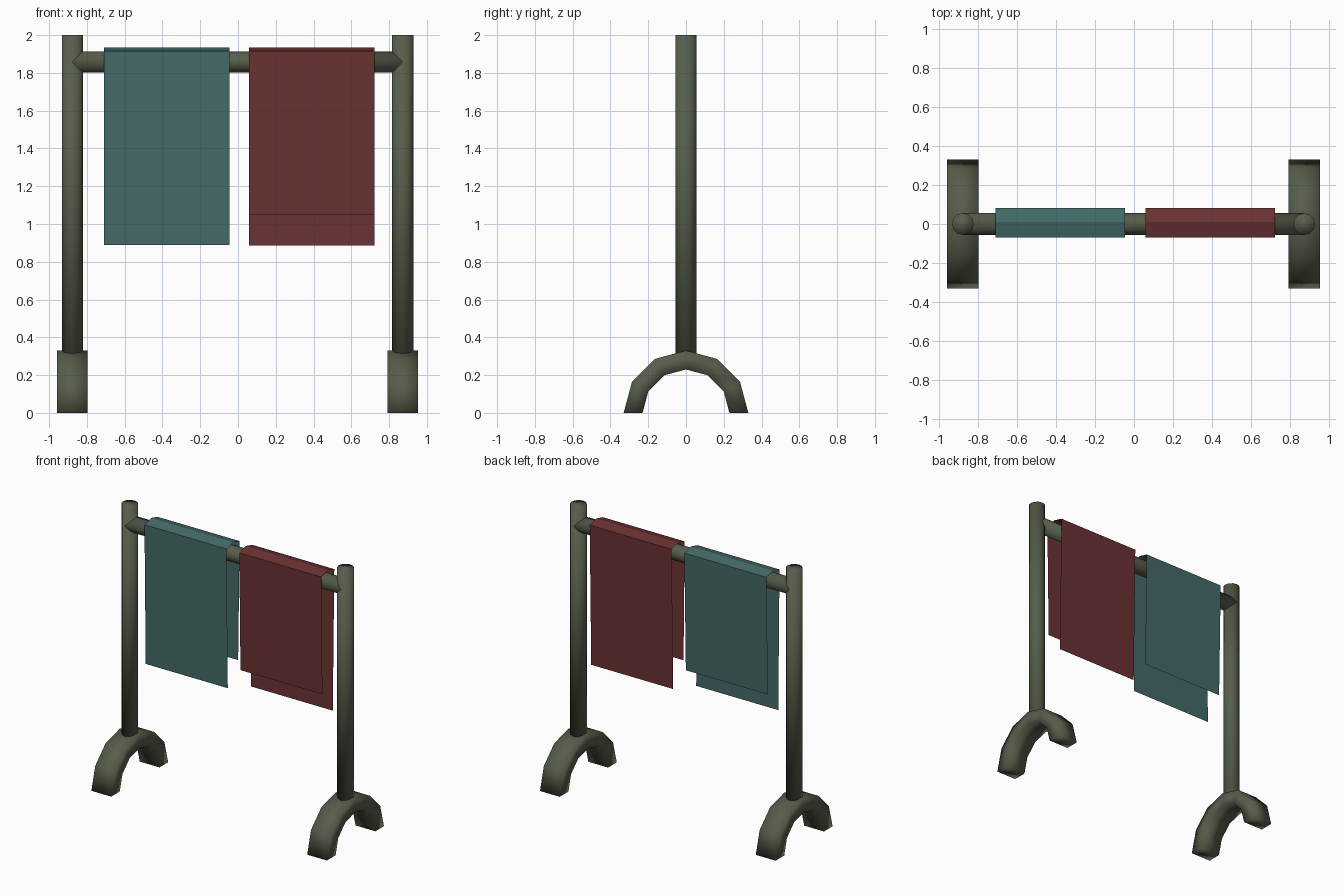
import bpy, bmesh, math
from mathutils import Matrix

if "Cube" in bpy.data.objects:
    bpy.data.objects.remove(bpy.data.objects["Cube"])


def material(name, rgb):
    m = bpy.data.materials.new(name)
    m.diffuse_color = (*rgb, 1)
    m.use_nodes = True
    m.node_tree.nodes["Principled BSDF"].inputs["Base Color"].default_value = m.diffuse_color
    return m


GREEN = material("dark olive paint", (0.095, 0.112, 0.070))
TEAL = material("teal cloth", (0.058, 0.145, 0.138))
RED = material("dark red cloth", (0.145, 0.032, 0.033))


def finish(name, bm, mat, smooth):
    bmesh.ops.recalc_face_normals(bm, faces=bm.faces)
    me = bpy.data.meshes.new(name)
    bm.to_mesh(me)
    bm.free()
    me.materials.append(mat)
    for p in me.polygons:
        p.use_smooth = smooth
    ob = bpy.data.objects.new(name, me)
    bpy.context.collection.objects.link(ob)
    return ob


def rod(name, length, matrix):
    bm = bmesh.new()
    bmesh.ops.create_cone(bm, cap_ends=True, segments=12, radius1=0.056,
                          radius2=0.056, depth=length, matrix=matrix)
    finish(name, bm, GREEN, True)


def arch_foot(name, x, half_width=0.08, outer=0.33, inner=0.23, steps=6):
    # Half ring of rectangular section, standing on its two ends
    bm = bmesh.new()
    rings = []
    for i in range(steps + 1):
        a = math.pi * i / steps
        rings.append([bm.verts.new((x + dx, r * math.cos(a), r * math.sin(a)))
                      for dx, r in ((-half_width, outer), (half_width, outer),
                                    (half_width, inner), (-half_width, inner))])
    for a, b in zip(rings, rings[1:]):
        for k in range(4):
            n = (k + 1) % 4
            bm.faces.new((a[k], a[n], b[n], b[k]))
    bm.faces.new(rings[0])
    bm.faces.new(rings[-1])
    finish(name, bm, GREEN, True)


def towel(name, x0, x1, front_z, back_z, mat):
    # Thin sheet folded over the rail
    profile = [(-0.054, front_z), (-0.068, 1.915), (0.01, 1.935),
               (0.083, 1.915), (0.066, back_z)]
    bm = bmesh.new()
    rows = [[bm.verts.new((x, y, z)) for x in (x0, x1)] for y, z in profile]
    for a, b in zip(rows, rows[1:]):
        bm.faces.new((a[0], a[1], b[1], b[0]))
    finish(name, bm, mat, False)


# Posts and arched feet
for side, x in (("left", -0.877), ("right", 0.872)):
    rod(side + "_post", 1.70, Matrix.Translation((x, 0, 1.15)))
    arch_foot(side + "_foot", x)

# Rail between the post centres
rod("rail", 1.749, Matrix.Translation((-0.0025, 0, 1.857)) @ Matrix.Rotation(math.pi / 2, 4, 'Y'))

# Hanging towels
towel("teal_towel", -0.71, -0.045, 0.89, 1.05, TEAL)
towel("red_towel", 0.058, 0.722, 1.05, 0.885, RED)
